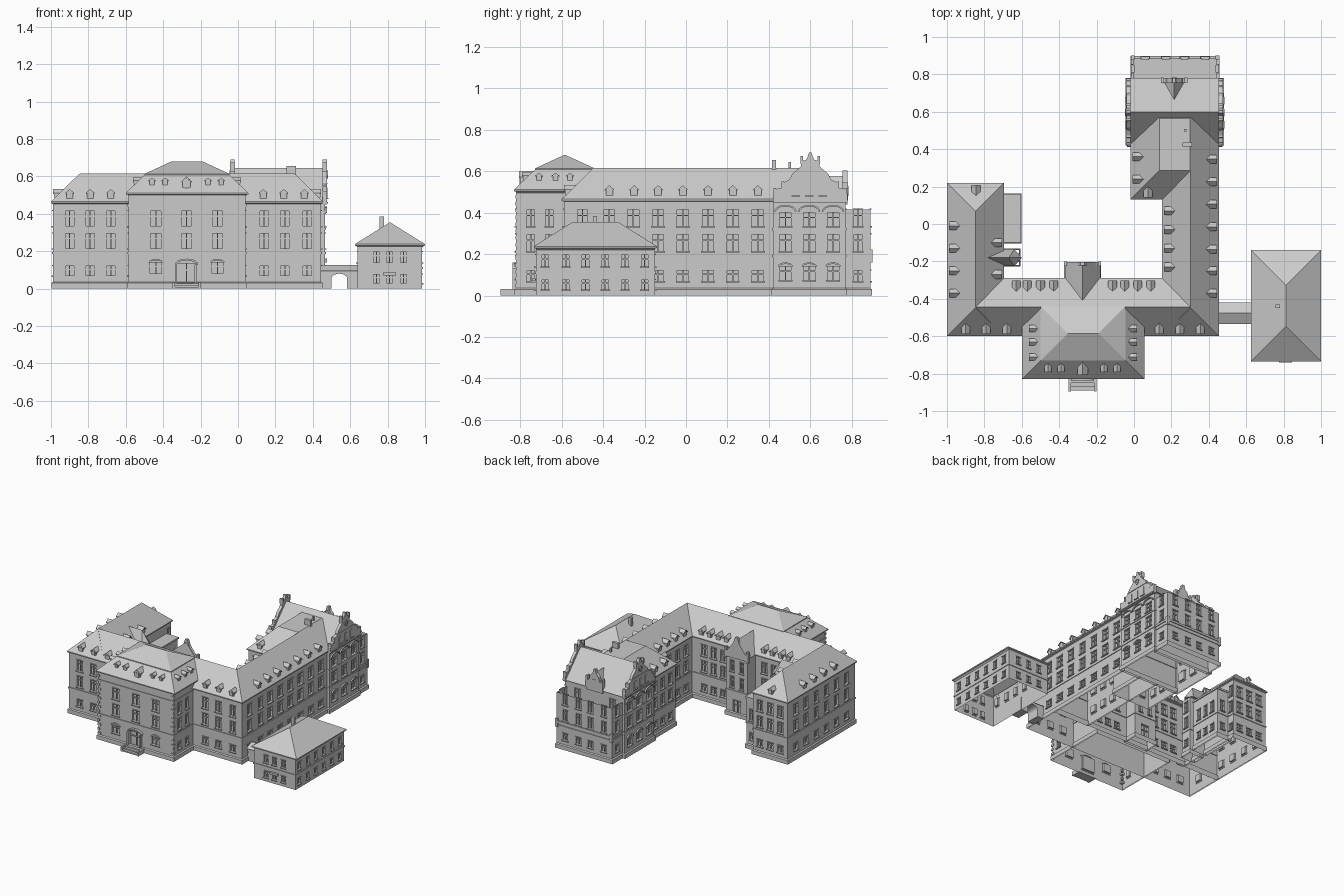
import bpy, bmesh
from math import sin, cos, pi

if "Cube" in bpy.data.objects:
    bpy.data.objects.remove(bpy.data.objects["Cube"])

parts = {}

def B(name):
    return parts.setdefault(name, bmesh.new()) if name not in parts else parts[name]

def frame(side, plane):
    # local wall frame: u along the wall, z up, d outward
    return {"front": lambda u, z, d: (u, plane - d, z), "back": lambda u, z, d: (u, plane + d, z),
            "left": lambda u, z, d: (plane - d, u, z), "right": lambda u, z, d: (plane + d, u, z)}[side]

def quad(bm, pts, flip=False):
    vs = [bm.verts.new(p) for p in pts]
    bm.faces.new(vs[::-1] if flip else vs)

def prism(name, side, plane, pts, d0, d1):
    bm, P = B(name), frame(side, plane)
    a = [bm.verts.new(P(u, z, d0)) for u, z in pts]
    b = [bm.verts.new(P(u, z, d1)) for u, z in pts]
    bm.faces.new(a)
    bm.faces.new(b)
    for i in range(len(a)):
        j = (i + 1) % len(a)
        bm.faces.new((a[i], a[j], b[j], b[i]))

def slab(name, side, plane, u0, u1, z0, z1, d0, d1):
    prism(name, side, plane, [(u0, z0), (u1, z0), (u1, z1), (u0, z1)], d0, d1)

def box(name, x0, x1, y0, y1, z0, z1):
    slab(name, "back", 0, x0, x1, z0, z1, y0, y1)

def arch(name, side, plane, u, z, r, rise, t=0.008, d=0.01):
    ang = [pi * i / 10 for i in range(11)]
    pts = [(u + (r + t) * cos(a), z + (rise + t) * sin(a)) for a in ang]
    pts += [(u + r * cos(a), z + rise * sin(a)) for a in ang[::-1]]
    prism(name, side, plane, pts, -0.004, d)

def sweep(name, rect, profile, cap=False):
    # profile of (inset, z) carried around a rectangle
    bm, (x0, x1, y0, y1) = B(name), rect
    rings = [[bm.verts.new(p) for p in ((x0 + i, y0 + i, z), (x1 - i, y0 + i, z),
              (x1 - i, y1 - i, z), (x0 + i, y1 - i, z))] for i, z in profile]
    for a, b in zip(rings, rings[1:]):
        for k in range(4):
            bm.faces.new((a[k], a[(k + 1) % 4], b[(k + 1) % 4], b[k]))
    if cap:
        bm.faces.new(rings[-1])

def wall(name, side, rect, z0, z1, groups):
    x0, x1, y0, y1 = rect
    plane = {"front": y0, "back": y1, "left": x0, "right": x1}[side]
    lo, hi = (x0, x1) if side in ("front", "back") else (y0, y1)
    P, bm, flip = frame(side, plane), B(name + "_walls"), side in ("back", "left")
    wins = [(c - w / 2, c + w / 2, a, b) for cols, w, rows in groups for c in cols for a, b in rows]
    us = sorted({lo, hi} | {u for q in wins for u in q[:2]})
    zs = sorted({z0, z1} | {z for q in wins for z in q[2:]})
    for a, b in zip(us, us[1:]):
        for c, e in zip(zs, zs[1:]):
            m, n = (a + b) / 2, (c + e) / 2
            if not any(q[0] < m < q[1] and q[2] < n < q[3] for q in wins):
                quad(bm, [P(a, c, 0), P(b, c, 0), P(b, e, 0), P(a, e, 0)], flip)
    for a, b, c, e in wins:
        loop = [(a, c), (b, c), (b, e), (a, e)]
        quad(bm, [P(u, z, -.014) for u, z in loop], flip)
        for (u, z), (s, t) in zip(loop, loop[1:] + loop[:1]):
            quad(bm, [P(u, z, 0), P(s, t, 0), P(s, t, -.014), P(u, z, -.014)], flip)
        n, m, t = name + "_window_frames", (a + b) / 2, c + (e - c) * .65
        slab(n, side, plane, m - .003, m + .003, c, e, -.014, -.005)
        slab(n, side, plane, a, b, t - .003, t + .003, -.014, -.006)
        slab(n, side, plane, a - .006, b + .006, c - .007, c, -.004, .008)
        slab(n, side, plane, a - .004, b + .004, e, e + .006, -.004, .005)

def block(name, rect, z1, bands=(.185,), plinth=True, **sides):
    for s in ("front", "back", "left", "right"):
        wall(name, s, rect, 0, z1, sides.get(s, []))
    if plinth:
        sweep(name + "_plinth", rect, [(-.008, 0), (-.008, .03), (0, .036)])
    for z in bands:
        sweep(name + "_bands", rect, [(0, z), (-.005, z), (-.005, z + .01), (0, z + .01)])

def roof(name, rect, z0, z1, inset, cap=False):
    sweep(name, rect, [(.018, z0 - .02), (.008, z0 - .01), (0, z0 - .008), (0, z0), (inset, z1)], cap)

def dormer(side, plane, u, z, s=1.0):
    w, h = .017 * s, .033 * s
    prism("dormer_bodies", side, plane, [(u - w, z), (u + w, z), (u + w, z + h), (u, z + h + .014 * s), (u - w, z + h)], -.055 * s, 0)
    o, t = w + .006, z + h - .006
    prism("dormer_roofs", side, plane, [(u - o, t), (u, t + .02 * s), (u + o, t), (u + o, t + .005), (u, t + .026 * s), (u - o, t + .005)], -.065 * s, .007)
    slab("dormer_windows", side, plane, u - w * .6, u + w * .6, z + .006, z + h - .002, -.002, .003)

MID, TOP, LOW = (.215, .295), (.335, .415), (.07, .12)
ROWS = [LOW, MID, TOP]
win = lambda cols, w=.045, rows=ROWS: (cols, w, rows)

# Front range, left wing, right wing
block("front_range", (-.99, .445, -.59, -.3), .46, front=[win([-.9, -.79, -.68, .14, .25, .37])],
      left=[win([-.49, -.37])], right=[win([-.5, -.37], .05)], back=[win([-.6, -.52, -.44, -.1, -.02, .06])])
block("left_wing", (-.99, -.705, -.3, .21), .46, left=[win([-.25, -.13, -.01, .11])],
      back=[win([-.93, -.845, -.76])], right=[win([-.265, .185], .03)])
block("right_wing", (.16, .445, -.3, .43), .46, left=[win([-.23, -.13, -.03, .07])],
      right=[win([-.255, -.135, -.015, .106, .226, .347], .055)])
block("rear_range", (-.01, .3, .14, .43), .46, left=[win([.2, .29, .38])], front=[win([.045, .11], .04)])
roof("front_roof", (-1, .455, -.6, -.29), .465, .615, .155)
roof("left_roof", (-1, -.695, -.6, .22), .465, .615, .1525)
roof("right_roof", (.15, .455, -.6, .72), .465, .615, .1525)
roof("rear_range_roof", (-.02, .455, .13, .72), .465, .615, .155, True)

# Central pavilion with mansard roof
C3 = [-.44, -.275, -.11]
block("pavilion", (-.585, .04, -.82, -.34), .51, (.185, .44),
      front=[win(C3, .055, [MID, TOP]), win([-.44, -.11], .06, [(.08, .14)]), win([-.275], .1, [(.03, .135)])],
      left=[win([-.75, -.66], .035)], right=[win([-.75, -.66], .035)])
roof("pavilion_mansard", (-.6, .055, -.83, -.34), .512, .612, .105)
sweep("pavilion_upper_roof", (-.495, -.05, -.725, -.445), [(-.004, .608), (-.004, .614), (.14, .68)])
for u in (-.44, -.11):
    arch("pavilion_arches", "front", -.82, u, .14, .03, .01)
arch("door_surround", "front", -.82, -.275, .13, .052, .02, .01, .018)
for u in (-.332, -.228):
    slab("door_surround", "front", -.82, u - .005, u + .005, .03, .13, 0, .018)
for i in range(14):
    z, w = .04 + i * .033, (.022, .014)[i % 2]
    for u, s in ((-.585, 1), (.04, -1)):
        a, b = sorted((u - s * .004, u + s * w))
        box("pavilion_quoins", a, b, -.824, -.82 + w, z, z + .016)
for i in range(3):
    box("entrance_steps", -.34, -.21, -.89 + i * .02, -.82, 0, .01 + i * .009)
for x in (-.35, -.212):
    box("step_cheeks", x, x + .012, -.895, -.82, 0, .032)
for u in (-.46, -.39, -.16, -.09):
    dormer("front", -.785, u, .555, .75)
dormer("front", -.8, -.275, .53, 1.3)
for y in (-.56, -.63, -.71):
    dormer("left", -.555, y, .555, .75)
    dormer("right", .01, y, .555, .75)

# Dormers of the wings
for u in (-.9, -.79, -.68, .135, .245, .355):
    dormer("front", -.582, u, .48)
for u in (-.63, -.57, -.5, -.43, -.115, -.05, .02, .09):
    dormer("back", -.308, u, .48)
for u in (-.37, -.25, -.13, -.01):
    dormer("left", -.982, u, .48)
for u in (-.37, -.25, -.135, -.015, .106, .226, .347):
    dormer("right", .437, u, .48)
for u in (-.27, -.1):
    dormer("right", -.713, u, .48)
for u in (-.23, -.13, -.03, .07):
    dormer("left", .168, u, .48)
for u in (.24, .36):
    dormer("left", -.002, u, .48)
dormer("front", .148, .075, .48)
dormer("back", .202, -.845, .48)

# Rear gabled block
R3 = [.48, .595, .71]
block("gable_block", (-.03, .465, .42, .77), .46, (.185, .315), left=[win(R3, .055, [(.075, .14), MID, (.335, .4)])],
      right=[win(R3, .055, [(.075, .14), MID, (.335, .4)])], back=[win([.07, .36], .05, [MID, TOP])])
for d0, pts in ((.03, [(.42, .46), (.6, .645), (.78, .46)]),):
    prism("gable_block_roof", "right", 0, pts, -.03, .465)
half = [(.18, .45), (.18, .49), (.165, .515), (.14, .52), (.13, .545), (.1, .56), (.085, .59), (.06, .61),
        (.045, .625), (.042, .65), (.02, .655), (.012, .672), (.006, .69)]
outline = [(.6 - a, z) for a, z in half] + [(.6 + a, z) for a, z in half[::-1]]
for side, plane in (("left", -.03), ("right", .465)):
    prism("side_gables", side, plane, outline, -.012, .01)
    for u in R3:
        arch("gable_arches", side, plane, u, .405, .046, .025)
        arch("gable_arches", side, plane, u, .14, .029, .012)
    for u in (.53, .595, .66):
        slab("gable_windows", side, plane, u - .013, u + .013, .485, .54, 0, .014)
        slab("gable_windows", side, plane, u - .02, u + .02, .478, .484, 0, .018)
    slab("gable_ledge", side, plane, .42, .78, .455, .463, 0, .016)
    slab("gable_ledge", side, plane, .5, .7, .56, .566, 0, .014)
    arch("gable_oculus", side, plane, .6, .61, .016, .016, .005, .016)
    arch("gable_oculus", side, plane, .6, .61, .016, -.016, -.005, .016)
    for u, z in ((.428, .5), (.772, .5), (.468, .53), (.732, .53), (.56, .655), (.64, .655)):
        slab("gable_pinnacles", side, plane, u - .006, u + .006, z - .02, z + .02, -.014, .012)

# Small rear gable
g = [(.068, .44), (.068, .51), (.045, .52), (.035, .555), (.015, .575), (.008, .605)]
prism("rear_gable", "back", .77, [(.215 - a, z) for a, z in g] + [(.215 + a, z) for a, z in g[::-1]], -.015, .01)
prism("rear_gable_roof", "back", .77, [(.155, .47), (.215, .578), (.275, .47)], -.12, 0)
slab("rear_gable_window", "back", .77, .2, .23, .48, .53, 0, .014)
for u in (.152, .278):
    slab("gable_pinnacles", "back", .77, u - .007, u + .007, .46, .545, -.016, .012)

# Rear terrace with parapet
block("rear_terrace", (-.01, .45, .76, .89), .19, (.165,), back=[win([.06, .17, .27, .38], .04)],
      left=[win([.83], .04)], right=[win([.83], .04)])
sweep("terrace_parapet", (-.016, .456, .76, .897), [(.006, .19), (0, .19), (0, .205), (.016, .205), (.016, .165)], True)
for x in (-.017, .437):
    box("terrace_posts", x, x + .02, .88, .9, .16, .222)

# Courtyard stair tower
block("stair_tower", (-.365, -.185, -.31, -.21), .46, back=[win([-.315, -.235], .03, [MID, TOP]), win([-.275], .06, [(.02, .12)])])
prism("stair_tower_roof", "back", -.21, [(-.37, .46), (-.275, .58), (-.18, .46)], -.2, 0)
prism("stair_tower_gable", "back", -.21, [(-.37, .44), (-.37, .475), (-.345, .495), (-.3, .555), (-.285, .6), (-.265, .6),
      (-.25, .555), (-.205, .495), (-.18, .475), (-.18, .44)], -.012, .008)
for u in (-.366, -.184):
    slab("stair_tower_pinnacles", "back", -.21, u - .008, u + .008, .43, .51, -.014, .01)

# Left wing oriel tower and side annex
block("oriel", (-.72, -.615, -.22, -.14), .44, right=[win([-.18], .035)])
bm = B("oriel_roof")
e = [bm.verts.new(p) for p in ((-.8, -.225, .45), (-.64, -.225, .45), (-.6, -.18, .45), (-.64, -.135, .45),
                               (-.8, -.135, .45), (-.84, -.18, .55), (-.67, -.18, .55))]
for f in ((0, 1, 6, 5), (1, 2, 6), (2, 3, 6), (3, 4, 5, 6), (4, 0, 5), (0, 4, 3, 2, 1)):
    bm.faces.new([e[i] for i in f])
block("side_annex", (-.72, -.61, -.095, .155), .38, right=[win([-.04, .03, .1], .035, [LOW, MID])], back=[win([-.655], .035, [LOW, MID])])
sweep("side_annex_roof", (-.72, -.603, -.1, .16), [(.008, .372), (0, .372), (0, .385)], True)

# Separate annex with hip roof
AR = [(.03, .075), (.14, .195)]
AY = [-.68, -.58, -.485, -.39, -.295, -.2]
block("annex", (.64, .985, -.725, -.15), .235, (.105,), False, front=[win([.74, .81, .885], .032, AR)],
      back=[win([.72, .81, .9], .032, AR)], left=[win(AY, .032, AR[1:])], right=[win(AY, .032, AR)])
roof("annex_roof", (.625, 1, -.735, -.14), .238, .355, .1875)
box("annex_chimney", .757, .78, -.45, -.43, .29, .385)
slab("annex_porch_hood", "front", -.725, .775, .845, .07, .085, 0, .015)

# Arched link passage
arc = [(.542 - .042 * cos(pi * i / 8), .055 + .025 * sin(pi * i / 8)) for i in range(9)]
prism("link_passage", "back", 0, [(.445, 0), (.5, 0)] + arc + [(.584, 0), (.645, 0), (.645, .097), (.445, .097)], -.525, -.425)
prism("link_roof", "right", 0, [(-.535, .095), (-.42, .095), (-.477, .125)], .445, .645)

# Chimneys
box("roof_chimney", .26, .31, .415, .435, .58, .655)
box("roof_pipe", .268, .28, .495, .507, .6, .645)

for name, bm in parts.items():
    if not name.endswith("_walls"):
        bmesh.ops.remove_doubles(bm, verts=bm.verts, dist=1e-5)
        bmesh.ops.recalc_face_normals(bm, faces=bm.faces)
    me = bpy.data.meshes.new(name)
    bm.to_mesh(me)
    bm.free()
    bpy.context.collection.objects.link(bpy.data.objects.new(name, me))
